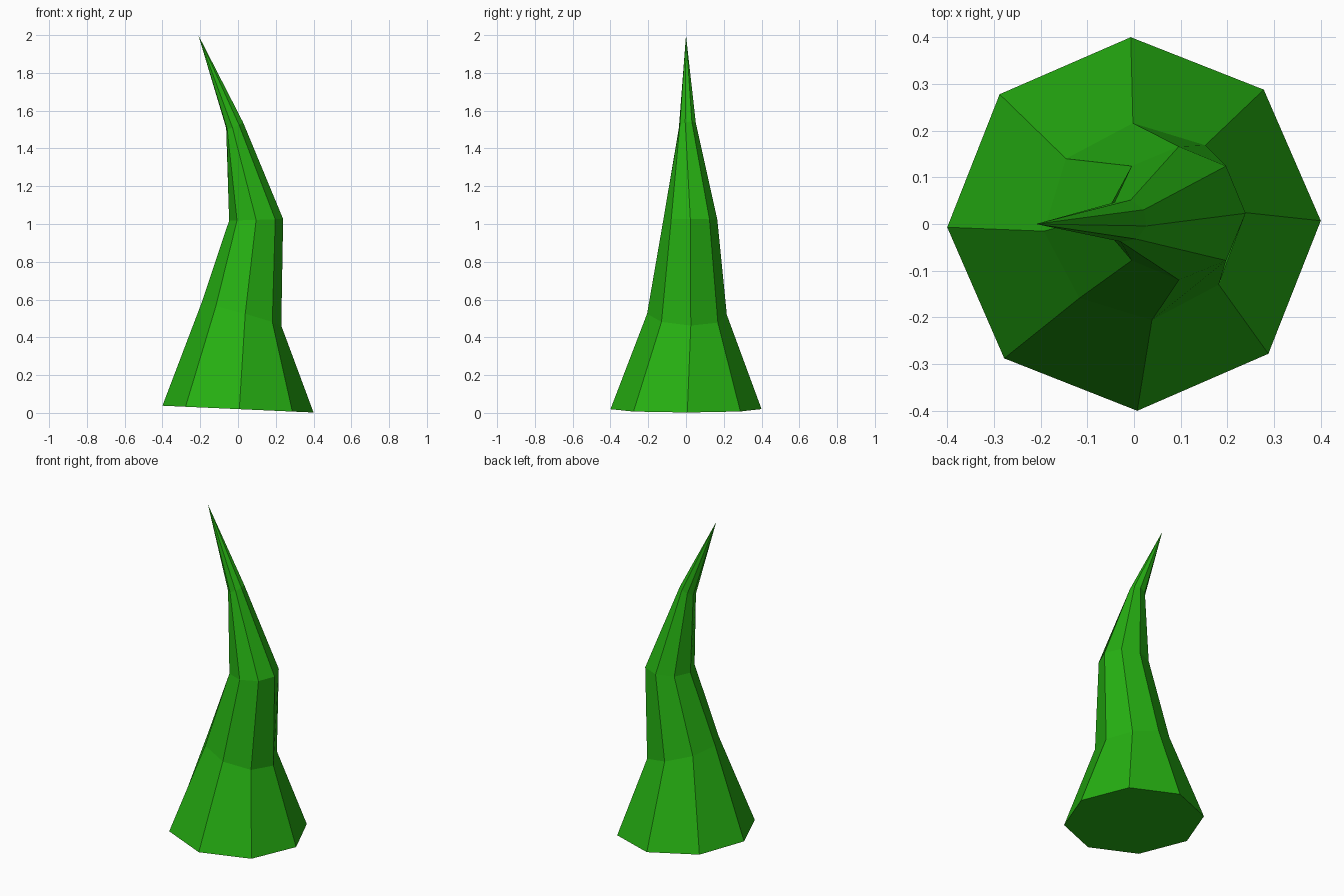
import bpy, bmesh, math

if "Cube" in bpy.data.objects:
    bpy.data.objects.remove(bpy.data.objects["Cube"])

green = bpy.data.materials.new("leaf green")
green.diffuse_color = (0.019, 0.43, 0.006, 1)
green.use_nodes = True
green.node_tree.nodes["Principled BSDF"].inputs["Base Color"].default_value = green.diffuse_color

SIDES = 8
# centre x, y, z, radius, twist in degrees, slope along x, slope along y
RINGS = [
    (0.0, 0.0, 0.02, 0.40, 1, -0.045, 0.0),
    (0.018, 0.005, 0.522, 0.212, 5.5, -0.28, -0.04),
    (0.096, 0.023, 1.022, 0.143, 0, 0.03, 0.0),
    (-0.018, 0.007, 1.523, 0.046, -14, 0.40, 0.2),
]
TIP = (-0.21, 0.0, 2.0)

# Bent, twisted spike lofted through tilted octagons
bm = bmesh.new()
loops = []
for cx, cy, cz, r, twist, sx, sy in RINGS:
    loop = []
    for i in range(SIDES):
        a = math.radians(twist) + math.tau * i / SIDES
        dx, dy = r * math.cos(a), r * math.sin(a)
        loop.append(bm.verts.new((cx + dx, cy + dy, cz + sx * dx + sy * dy)))
    loops.append(loop)

for low, high in zip(loops, loops[1:]):
    for i in range(SIDES):
        j = (i + 1) % SIDES
        bm.faces.new((low[i], low[j], high[j], high[i]))

# Pointed tip and closed base
tip = bm.verts.new(TIP)
for i in range(SIDES):
    bm.faces.new((loops[-1][i], loops[-1][(i + 1) % SIDES], tip))
bm.faces.new(loops[0][::-1])
bmesh.ops.recalc_face_normals(bm, faces=bm.faces[:])

mesh = bpy.data.meshes.new("spike")
bm.to_mesh(mesh)
bm.free()
mesh.materials.append(green)
bpy.context.collection.objects.link(bpy.data.objects.new("spike", mesh))
